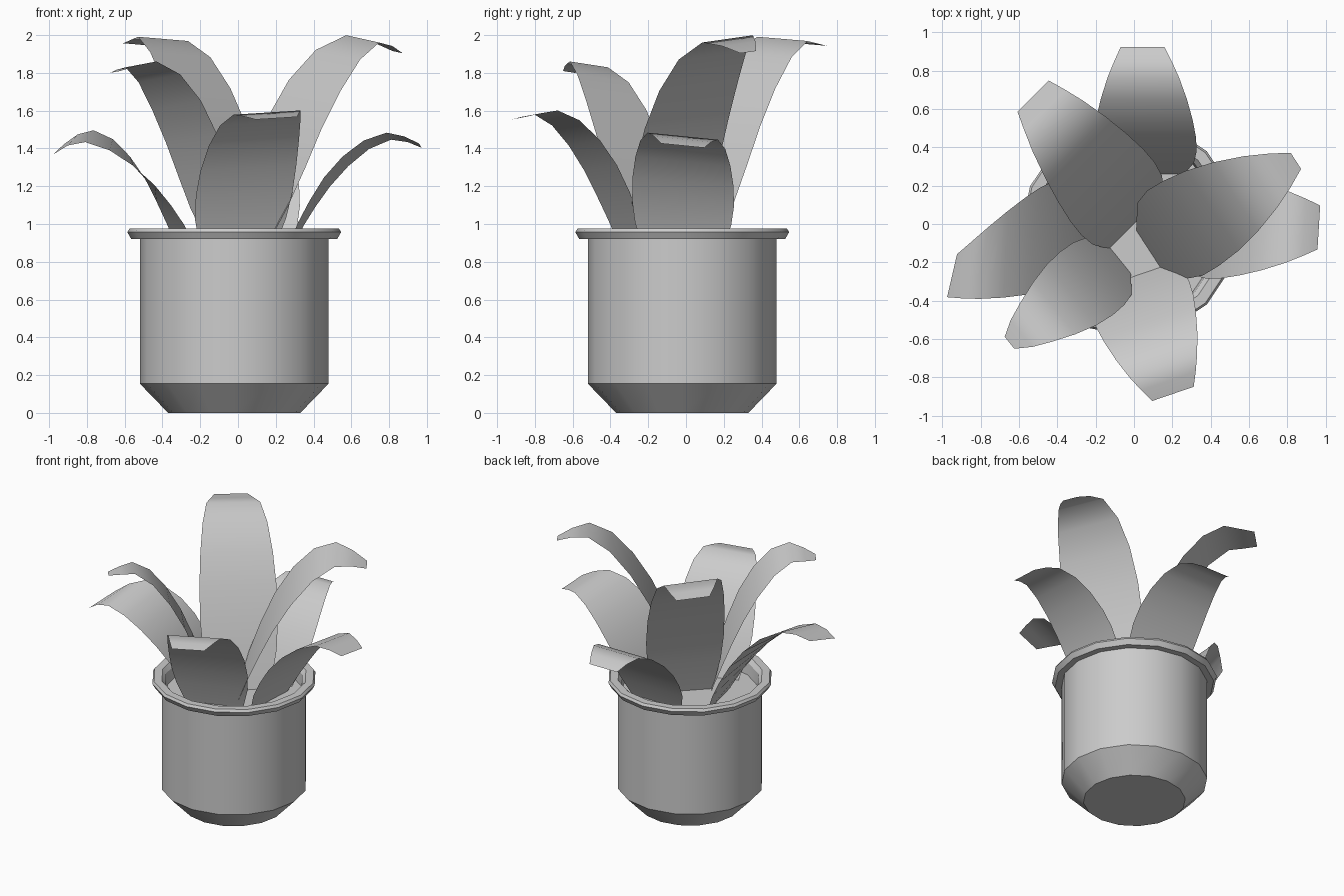
import bpy, bmesh
from math import cos, sin, radians, pi

if "Cube" in bpy.data.objects:
    bpy.data.objects.remove(bpy.data.objects["Cube"])

CENTRE = (-0.02, -0.02)
SIDES = 16
SOIL = 0.86


def finish(name, bm, angle):
    me = bpy.data.meshes.new(name)
    bm.to_mesh(me)
    bm.free()
    ob = bpy.data.objects.new(name, me)
    bpy.context.collection.objects.link(ob)
    bpy.ops.object.select_all(action='DESELECT')
    ob.select_set(True)
    bpy.context.view_layer.objects.active = ob
    bpy.ops.object.shade_smooth_by_angle(angle=radians(angle))
    return ob


def lathe(name, profile, cap_start=False, cap_end=False):
    """Turn (radius, z) points around the pot axis."""
    bm = bmesh.new()
    rings = [[bm.verts.new((CENTRE[0] + r * cos(2 * pi * i / SIDES),
                            CENTRE[1] + r * sin(2 * pi * i / SIDES), z))
              for i in range(SIDES)] for r, z in profile]
    for a, b in zip(rings, rings[1:]):
        for i in range(SIDES):
            j = (i + 1) % SIDES
            bm.faces.new((a[i], a[j], b[j], b[i]))
    if cap_start:
        bm.faces.new(rings[0][::-1])
    if cap_end:
        bm.faces.new(rings[-1])
    return finish(name, bm, 30)


# Arch of every leaf: (fraction of reach, fraction of height); the tip height varies
ARCH = [(0, 0), (0.09, 0.23), (0.18, 0.41), (0.29, 0.60), (0.43, 0.78),
        (0.59, 0.925), (0.76, 1.0), (0.89, 0.99), (1.0, 1.0)]
# Half widths along the arch
WIDE = [0.205, 0.255, 0.27, 0.268, 0.252, 0.225, 0.187, 0.15, 0.115]
POINTED = [0.115, 0.235, 0.265, 0.265, 0.25, 0.215, 0.16, 0.105, 0.05]
SLIM = [0.1, 0.19, 0.21, 0.215, 0.205, 0.175, 0.13, 0.09, 0.04]


def leaf(name, base, tip, top, drop, edge, tilt, widths, twist=0):
    """Flat ribbon; edge = direction of its width at the base, twist = its change by the tip,
    tilt = slope across the width, drop = fall of the tip."""
    bm = bmesh.new()
    rows = []
    for (s, h), w in zip(ARCH, widths):
        a = radians(edge + twist * s)
        t = tilt * (s if twist else min(1, 3 * s))
        x = base[0] + (tip[0] - base[0]) * s
        y = base[1] + (tip[1] - base[1]) * s
        z = SOIL + (top - SOIL) * h - (drop if s == 1 else drop * 0.2 if s > 0.8 else 0)
        rows.append([bm.verts.new((x + cos(a) * k, y + sin(a) * k, z + t * k))
                     for k in (w, -w)])
    for a, b in zip(rows, rows[1:]):
        bm.faces.new((a[0], b[0], b[1], a[1]))
    return finish(name, bm, 60)


# Pot: base, chamfer, wall, rim and inner wall
lathe("pot", [(0.35, 0), (0.50, 0.155), (0.50, 0.92), (0.545, 0.92), (0.566, 0.957),
              (0.555, 0.975), (0.50, 0.975), (0.475, 0.945), (0.465, SOIL - 0.01)],
      cap_start=True)
lathe("soil", [(0.466, SOIL)], cap_end=True)

# Low outer leaves
leaf("leaf_low_front", (-0.005, -0.275), (0.203, -0.887), 1.59, 0.03, 18.9, 0.06, WIDE)
leaf("leaf_low_right", (0.27, -0.015), (0.965, -0.018), 1.465, 0.05, 86.5, -0.10, WIDE)
leaf("leaf_low_back", (0.06, 0.262), (0.045, 0.923), 1.43, 0.06, 180, 0.0, WIDE)
leaf("leaf_low_left", (-0.27, 0.0), (-0.95, -0.27), 1.465, 0.07, 103, 0.22, WIDE, twist=-26)

# Tall inner leaves
leaf("leaf_tall_back_left", (0.014, 0.014), (-0.527, 0.668), 1.98, 0.03, 45, -0.06, WIDE)
leaf("leaf_tall_right", (0.075, -0.13), (0.845, 0.33), 1.98, 0.07, 123, 0.12, POINTED)
leaf("leaf_tall_front_left", (-0.08, -0.18), (-0.65, -0.62), 1.845, 0.04, 309, 0.12, SLIM)
